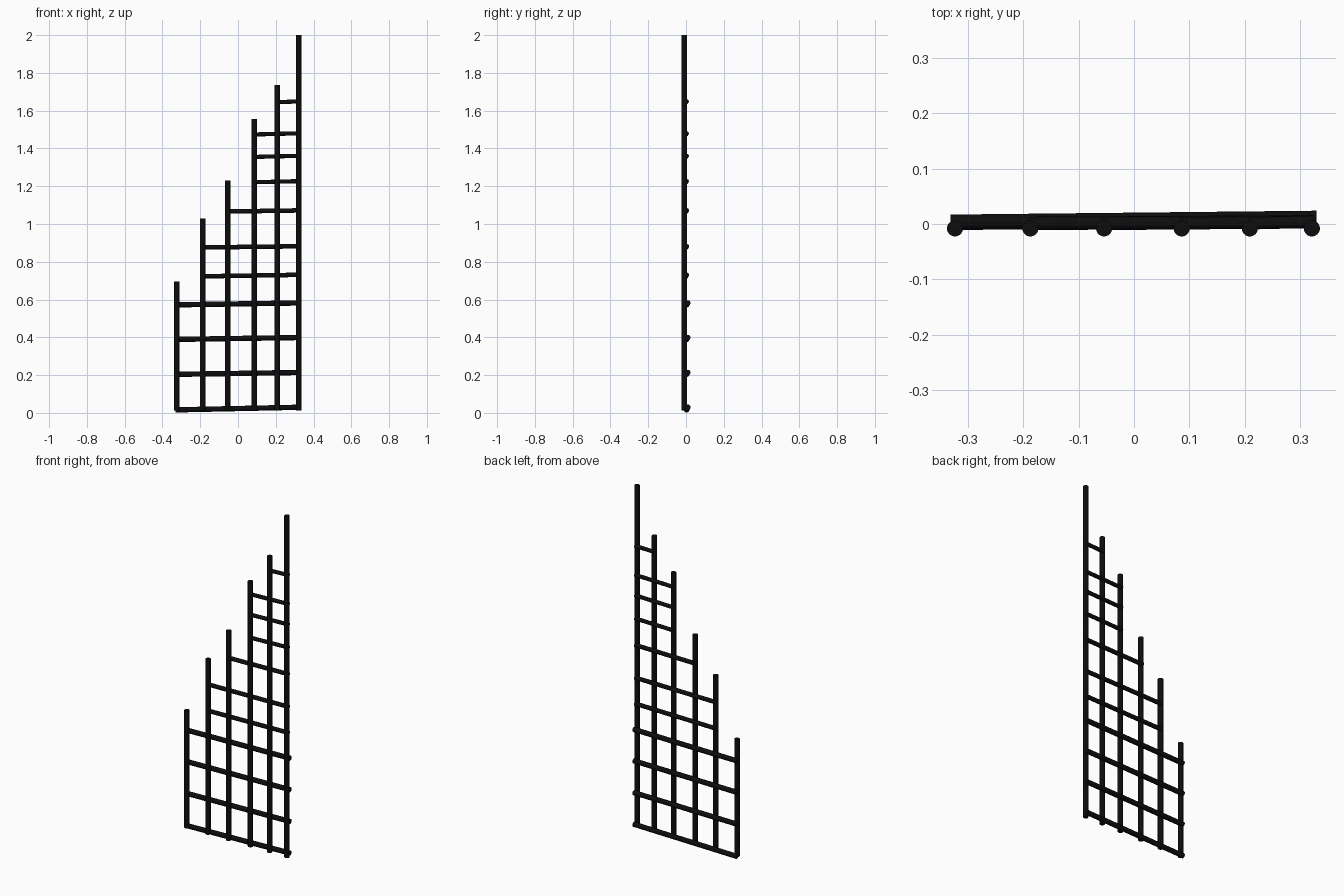
import bpy
from mathutils import Vector

cube = bpy.data.objects.get("Cube")
if cube:
    bpy.data.objects.remove(cube, do_unlink=True)

black = bpy.data.materials.new("black_paint")
black.use_nodes = True
colour = (0.004, 0.004, 0.004, 1)
black.diffuse_color = colour
black.node_tree.nodes["Principled BSDF"].inputs["Base Color"].default_value = colour


def rod(name, start, end, radius):
    """Round capped bar between two points."""
    a, b = Vector(start), Vector(end)
    bpy.ops.mesh.primitive_cylinder_add(
        vertices=24, radius=radius, depth=(b - a).length, location=(a + b) / 2,
        rotation=(b - a).to_track_quat('Z', 'Y').to_euler())
    obj = bpy.context.object
    obj.name = name
    obj.data.materials.append(black)
    bpy.ops.object.shade_smooth_by_angle()
    return obj


# Upright posts: x position and top height
posts = [(-0.323, 0.695), (-0.187, 1.03), (-0.054, 1.23),
         (0.086, 1.555), (0.209, 1.735), (0.321, 2.0)]
for i, (x, top) in enumerate(posts):
    rod(f"post_{i + 1}", (x, -0.008, 0.012), (x, -0.008, top), 0.0145)

# Crossbars: first post reached, left height, right height
bars = [(0, 0.016, 0.03), (0, 0.204, 0.214), (0, 0.389, 0.399), (0, 0.572, 0.582),
        (1, 0.723, 0.731), (1, 0.876, 0.882), (2, 1.066, 1.072),
        (3, 1.221, 1.227), (3, 1.355, 1.361), (3, 1.474, 1.48), (4, 1.645, 1.649)]
for i, (first, left_z, right_z) in enumerate(bars):
    full = first == 0
    radius = 0.014 if full else 0.012 if first < 3 else 0.011
    overhang = 0.008 if full else 0.003
    rod(f"crossbar_{i + 1}",
        (posts[first][0] - overhang, 0.003 if full else 0.001, left_z),
        (posts[-1][0] + overhang, 0.01 if full else 0.004, right_z), radius)
